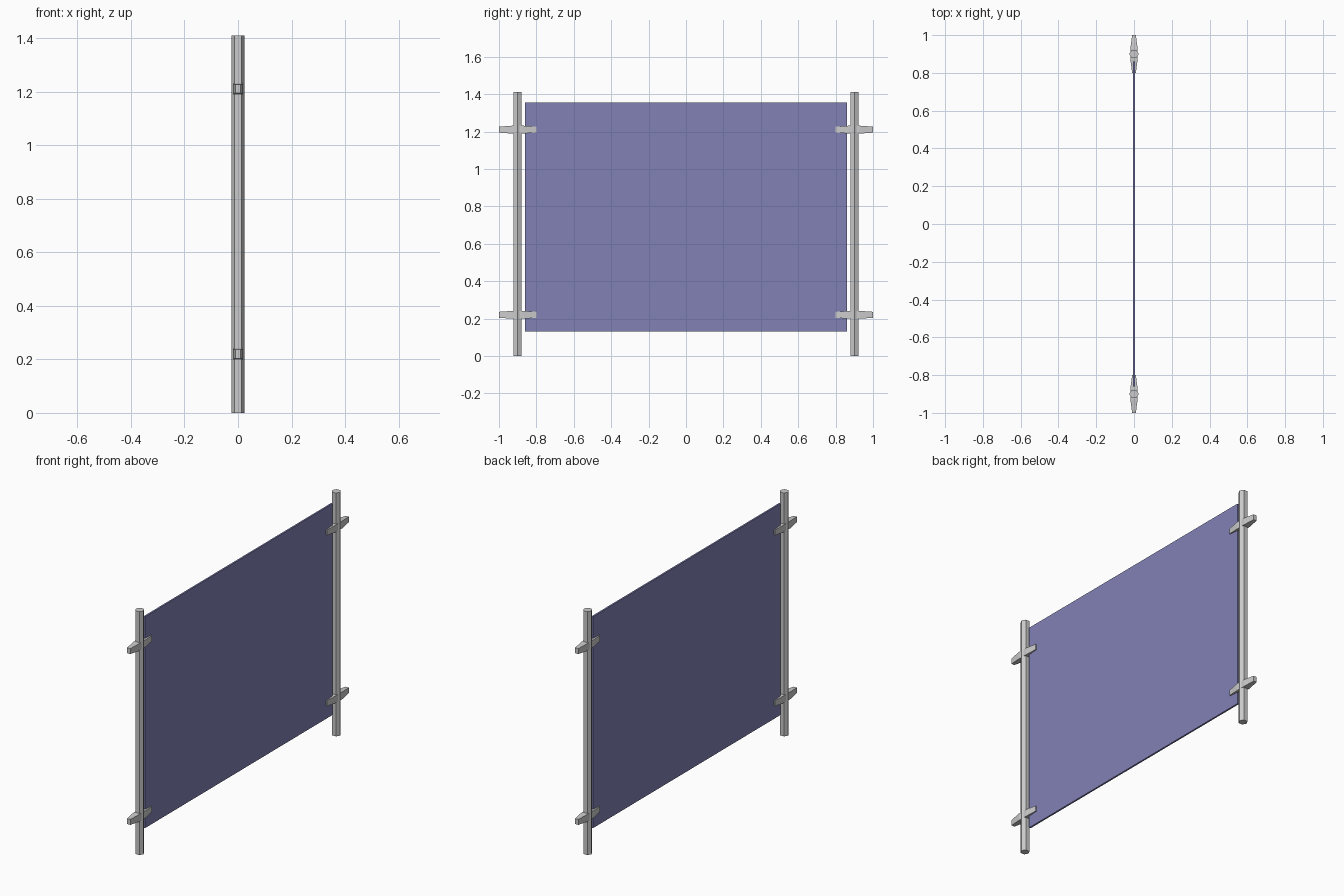
import bpy, bmesh, math

if "Cube" in bpy.data.objects:
    bpy.data.objects.remove(bpy.data.objects["Cube"])


def finish(bm, name, loc, mat=None):
    bmesh.ops.recalc_face_normals(bm, faces=bm.faces[:])
    me = bpy.data.meshes.new(name)
    bm.to_mesh(me)
    bm.free()
    ob = bpy.data.objects.new(name, me)
    ob.location = loc
    bpy.context.collection.objects.link(ob)
    if mat:
        me.materials.append(mat)
    return ob


def loft_y(stations):
    """Rectangular sections (y, half width, half height) joined along y."""
    bm = bmesh.new()
    rings = [[bm.verts.new((sx * w, y, sz * h))
              for sx, sz in ((-1, -1), (1, -1), (1, 1), (-1, 1))]
             for y, w, h in stations]
    for a, b in zip(rings, rings[1:]):
        for i in range(4):
            j = (i + 1) % 4
            bm.faces.new((a[i], a[j], b[j], b[i]))
    bm.faces.new(rings[0])
    bm.faces.new(rings[-1])
    return bm


H = 1.41
blue = bpy.data.materials.new("panel_blue")
blue.diffuse_color = (0.22, 0.22, 0.46, 1)
blue.use_nodes = True
blue.node_tree.nodes["Principled BSDF"].inputs["Base Color"].default_value = blue.diffuse_color

# thin panel between the posts
finish(loft_y([(-0.86, 0.005, 0.6125), (0.86, 0.005, 0.6125)]),
       "panel", (0, 0, 0.7425), blue)

for side, s in (("left", -1), ("right", 1)):
    # six-sided post, corners pointing along x
    bm = bmesh.new()
    r = 0.025
    ring = [bm.verts.new((r * math.cos(i * math.pi / 3), r * math.sin(i * math.pi / 3), 0))
            for i in range(6)]
    base = bm.faces.new(ring)
    top = bmesh.ops.extrude_face_region(bm, geom=[base], use_keep_orig=True)
    bmesh.ops.translate(bm, vec=(0, 0, H),
                        verts=[v for v in top["geom"] if isinstance(v, bmesh.types.BMVert)])
    finish(bm, "post_" + side, (0, s * 0.9, 0))

    # tapered clamps gripping the panel edge
    for level, z in (("lower", 0.22), ("upper", 1.21)):
        finish(loft_y([(-0.1, 0.010, 0.016), (-0.03, 0.019, 0.021),
                       (0.03, 0.019, 0.021), (0.1, 0.010, 0.016)]),
               f"clamp_{side}_{level}", (0, s * 0.9, z))
